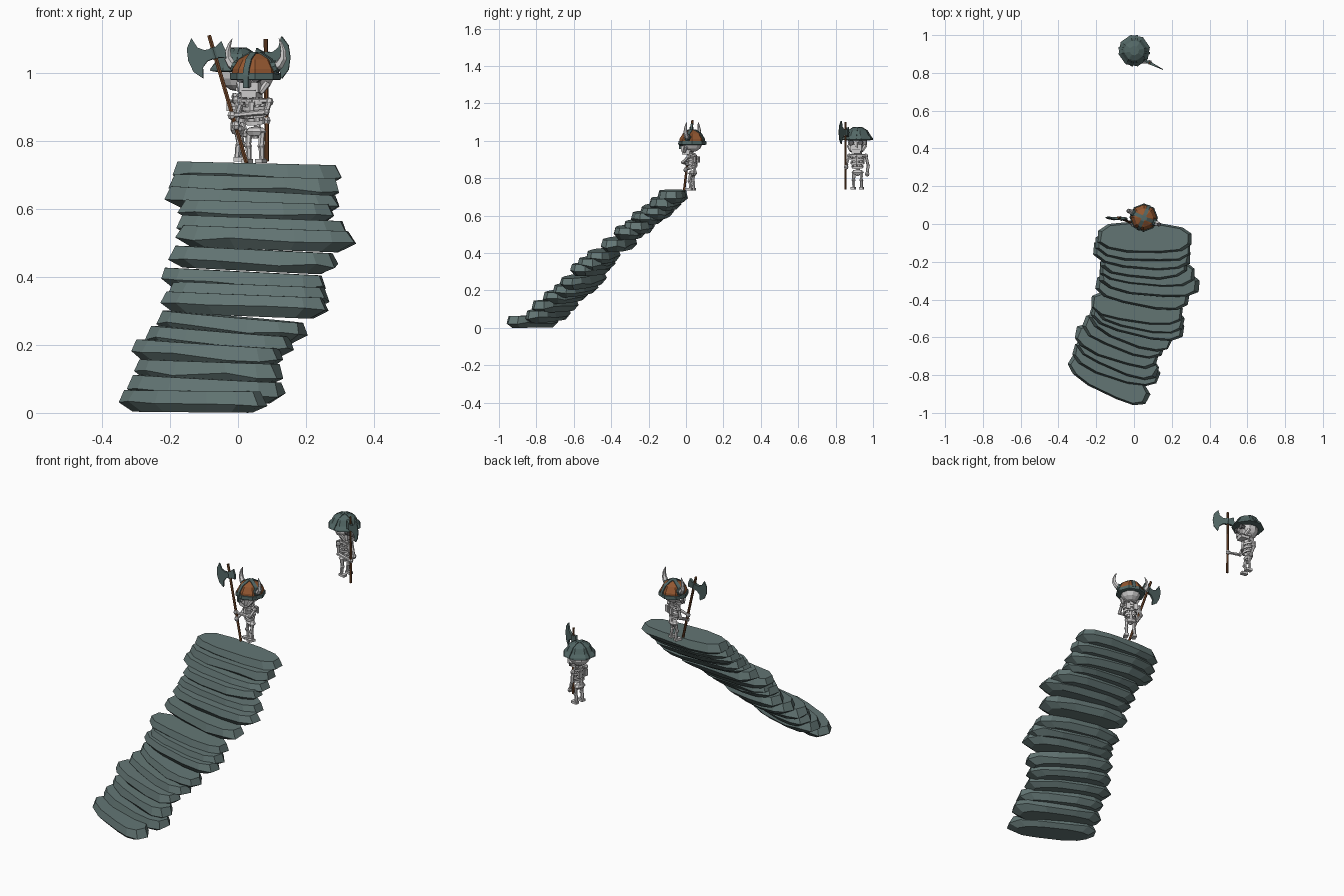
import bpy, bmesh, math, random
from mathutils import Vector, Matrix

if "Cube" in bpy.data.objects:
    bpy.data.objects.remove(bpy.data.objects["Cube"])

random.seed(4)


def material(name, rgb):
    m = bpy.data.materials.new(name)
    m.diffuse_color = (*rgb, 1)
    m.use_nodes = True
    m.node_tree.nodes["Principled BSDF"].inputs["Base Color"].default_value = m.diffuse_color
    return m


STONE = material("slate", (0.125, 0.18, 0.175))
STEEL = material("dark_steel", (0.085, 0.135, 0.13))
BONE = material("bone", (0.62, 0.61, 0.61))
SOCKET = material("socket_shadow", (0.13, 0.13, 0.135))
LEATHER = material("brown_leather", (0.29, 0.095, 0.03))
WOOD = material("dark_wood", (0.16, 0.06, 0.022))


def finish(bm, name, mats, matrix=None):
    bmesh.ops.recalc_face_normals(bm, faces=bm.faces)
    me = bpy.data.meshes.new(name)
    bm.to_mesh(me)
    bm.free()
    for m in mats:
        me.materials.append(m)
    ob = bpy.data.objects.new(name, me)
    bpy.context.collection.objects.link(ob)
    if matrix:
        ob.matrix_world = matrix
    return ob


def rod(bm, a, b, r1, r2=None, sides=6):
    a, b = Vector(a), Vector(b)
    d = b - a
    mat = Matrix.Translation((a + b) / 2) @ d.to_track_quat('Z', 'Y').to_matrix().to_4x4()
    bmesh.ops.create_cone(bm, cap_ends=True, segments=sides, radius1=r1,
                          radius2=r1 if r2 is None else r2, depth=d.length, matrix=mat)


def ball(bm, c, s, u=8, v=6):
    bmesh.ops.create_uvsphere(bm, u_segments=u, v_segments=v, radius=1,
                              matrix=Matrix.Translation(c) @ Matrix.Diagonal((*s, 1)))


def box(bm, c, s):
    bmesh.ops.create_cube(bm, size=1, matrix=Matrix.Translation(c) @ Matrix.Diagonal((*s, 1)))


def loft(bm, rings, cap=True):
    vs = [[bm.verts.new(p) for p in ring] for ring in rings]
    n = len(vs[0])
    for lo, hi in zip(vs, vs[1:]):
        for i in range(n):
            bm.faces.new((lo[i], lo[(i + 1) % n], hi[(i + 1) % n], hi[i]))
    if cap:
        bm.faces.new(vs[0])
        bm.faces.new(vs[-1])


# ---- Stone steps: left end (x, y, z) and right end (x, y, z)
STEPS = [(-.34, -.71, .034, .078, -.93, .03), (-.33, -.66, .08, .14, -.82, .055),
         (-.30, -.61, .125, .13, -.79, .11), (-.315, -.57, .185, .135, -.72, .155),
         (-.27, -.51, .225, .16, -.67, .19), (-.24, -.46, .27, .20, -.64, .23),
         (-.23, -.45, .325, .27, -.57, .305), (-.21, -.43, .355, .27, -.53, .335),
         (-.235, -.41, .395, .265, -.48, .37), (-.21, -.31, .46, .30, -.40, .435),
         (-.19, -.27, .52, .35, -.33, .50), (-.19, -.23, .55, .33, -.27, .53),
         (-.18, -.19, .595, .29, -.22, .58), (-.22, -.13, .635, .305, -.18, .605),
         (-.21, -.10, .67, .31, -.13, .655), (-.20, -.065, .707, .315, -.08, .695)]


def stone_step(i, xl, yl, zl, xr, yr, zr):
    a, b = Vector((xl, yl, zl)), Vector((xr, yr, zr))
    ax = (b - a).normalized()
    ay = Vector((0, 0, 1)).cross(ax).normalized()
    az = ax.cross(ay)
    half, depth, n = (b - a).length / 2, 0.085, 12
    outline = []
    for k in range(n):
        t = math.tau * (k + .5) / n
        c, s = math.cos(t), math.sin(t)
        j = random.uniform(.9, 1.04)
        outline.append((half * math.copysign(abs(c) ** .75, c),
                        depth * j * math.copysign(abs(s) ** .75, s)))
    rings = []
    for sx, sy, h in ((.82, .72, -.03), (1, 1, -.004), (.93, .88, .033)):
        rings.append([(a + b) / 2 + ax * x * sx * random.uniform(.97, 1.01) + ay * y * sy
                      + az * (h + (random.uniform(-.007, .007) if abs(h) < .02 else 0))
                      for x, y in outline])
    bm = bmesh.new()
    loft(bm, rings)
    finish(bm, f"stone_step_{i:02d}", [STONE])


for i, s in enumerate(STEPS):
    stone_step(i + 1, *s)


# ---- Skeleton body, local frame: feet at z = 0, facing -y
def skeleton(tag, M, hands):
    bm = bmesh.new()                       # skull with brow and jaw
    ball(bm, (0, .004, .255), (.053, .055, .05), 10, 7)
    box(bm, (0, -.02, .222), (.062, .055, .03))
    box(bm, (0, -.024, .203), (.048, .046, .022))
    box(bm, (0, -.046, .238), (.016, .016, .03))
    for s in (-1, 1):
        rod(bm, (s * .045, -.012, .235), (s * .03, -.03, .205), .011, .008)
    finish(bm, tag + "_skull", [BONE], M)
    bm = bmesh.new()                       # eye sockets, nose hole, mouth line
    for s in (-1, 1):
        rod(bm, (s * .023, -.03, .25), (s * .025, -.054, .25), .0135, .0135, 8)
    rod(bm, (0, -.045, .229), (0, -.0555, .229), .006, .006, 3)
    box(bm, (0, -.032, .213), (.044, .034, .003))
    finish(bm, tag + "_face_hollows", [SOCKET], M)
    bm = bmesh.new()                       # ribs, spine, breastbone, shoulders
    rod(bm, (0, .018, .09), (0, .012, .2), .010)
    rod(bm, (0, -.027, .13), (0, -.024, .178), .009, .011)
    for z, w in ((.122, .031), (.143, .037), (.164, .038), (.181, .03)):
        rings = []
        for k in range(12):
            t = math.tau * k / 12
            c, s = math.cos(t), math.sin(t)
            drop = .006 * s
            rings.append([(c * w * f, s * w * .78 * f, z + drop + h)
                          for f, h in ((1, -.006), (1.04, .006), (.82, .006), (.82, -.006))])
        loft(bm, rings + [rings[0]], cap=False)
    for s in (-1, 1):
        rod(bm, (0, -.018, .183), (s * .046, 0, .183), .006)
        box(bm, (s * .02, .03, .165), (.022, .008, .034))
    finish(bm, tag + "_ribcage", [BONE], M)
    bm = bmesh.new()                       # pelvis
    ball(bm, (0, .006, .092), (.034, .022, .016), 8, 4)
    rod(bm, (0, .004, .095), (0, .002, .072), .016, .008)
    finish(bm, tag + "_pelvis", [BONE], M)
    for side, s in (("right", -1), ("left", 1)):
        bm = bmesh.new()                   # leg: thigh, knee, shin, foot
        rod(bm, (s * .02, .004, .092), (s * .021, -.002, .052), .010, .008)
        ball(bm, (s * .021, -.003, .05), (.0115, .0115, .010), 6, 4)
        rod(bm, (s * .021, 0, .05), (s * .021, .004, .008), .009, .008)
        box(bm, (s * .022, -.006, .006), (.022, .036, .012))
        finish(bm, f"{tag}_{side}_leg", [BONE], M)
        elbow, hand = hands[side]
        bm = bmesh.new()                   # arm: shoulder, two bones, hand
        ball(bm, (s * .045, .002, .18), (.013, .013, .013), 6, 4)
        rod(bm, (s * .045, .002, .18), elbow, .008)
        ball(bm, elbow, (.010, .010, .010), 6, 4)
        rod(bm, elbow, hand, .009, .007)
        ball(bm, hand, (.013, .013, .014), 6, 4)
        finish(bm, f"{tag}_{side}_arm", [BONE], M)


# ---- Axe: z along the shaft, blade towards local -x
def axe(tag, foot, top, blade_dir):
    foot, top = Vector(foot), Vector(top)
    up = (top - foot).normalized()
    x = Vector(blade_dir)
    x = -(x - up * x.dot(up)).normalized()
    y = up.cross(x)
    M = Matrix((x, y, up)).transposed().to_4x4()
    M.translation = foot
    L = (top - foot).length
    bm = bmesh.new()
    rod(bm, (0, 0, 0), (0, 0, L), .0065)
    finish(bm, tag + "_shaft", [WOOD], M)
    half = [(0, .014), (.026, .017), (.043, .03), (.052, .062), (.074, .036), (.08, 0)]
    outline = half + [(p, -q) for p, q in half[-2::-1]]
    back = [(0, .012), (-.03, .028), (-.034, 0), (-.03, -.024), (0, -.012)]
    bm = bmesh.new()
    for pts in (outline, back):
        loft(bm, [[(-p, t * (1 - abs(p) / .1), L - .055 + q) for p, q in pts]
                  for t in (-.008, .008)])
    rod(bm, (0, 0, L - .072), (0, 0, L - .038), .011)
    finish(bm, tag + "_head", [STEEL], M)


def dome(bm, profile, sides=8):
    loft(bm, [[(r * math.cos(math.tau * (k + .5) / sides), r * math.sin(math.tau * (k + .5) / sides), z)
               for k in range(sides)] for r, z in profile])


def strap(bm, profile, angle, w, lift):
    # Raised band running down the dome in one direction
    ca, sa = math.cos(angle), math.sin(angle)
    rings = []
    for r, z in profile:
        ring = []
        for rr, s in ((r - .008, -w), (r + lift, -w), (r + lift, w), (r - .008, w)):
            ring.append((ca * rr - sa * s, sa * rr + ca * s, z + (lift if r < .04 else 0)))
        rings.append(ring)
    loft(bm, rings)


# ---- Front skeleton with horned helmet
M1 = Matrix.Translation((.05, .03, .735)) @ Matrix.Rotation(math.radians(-24), 4, 'Z')
inv = M1.inverted()
axe("front_axe", (.025, -.01, .735), (-.085, .035, 1.11), (-1, .05, 0))
grip = inv @ Vector((-.006, -.002, .845))
grip2 = inv @ Vector((-.018, .008, .875))
skeleton("front_skeleton", M1, {"right": (Vector((-.058, .0, .135)), grip),
                                "left": (Vector((.05, -.03, .15)), grip2)})
H1 = M1 @ Matrix.Translation((0, .004, .25))
prof = [(.071, 0), (.068, .026), (.05, .055), (.018, .072)]
bm = bmesh.new()
dome(bm, prof)
finish(bm, "horned_helmet_dome", [LEATHER], H1)
bm = bmesh.new()
dome(bm, [(.070, -.006), (.0755, -.004), (.0745, .014), (.069, .015)])
for q in range(4):
    strap(bm, [(.068, .008), (.064, .028), (.047, .056), (.014, .072), (.002, .073)],
          q * math.pi / 2, .009, .004)
box(bm, (0, -.068, -.012), (.016, .010, .034))
finish(bm, "horned_helmet_bands", [STEEL], H1)
for side, s in (("right", -1), ("left", 1)):
    bm = bmesh.new()
    path = [(.056, .03, .015), (.078, .04, .014), (.089, .058, .0115), (.089, .08, .0085),
            (.083, .1, .005), (.075, .116, .0008)]
    rings = []
    for i, (px, pz, r) in enumerate(path):
        tilt = math.radians((75, 50, 25, 0, -18, -20)[i])
        rings.append([(s * (px + r * math.cos(t) * math.cos(tilt)), r * math.sin(t),
                       pz - r * math.cos(t) * math.sin(tilt))
                      for t in (math.tau * k / 6 for k in range(6))])
    loft(bm, rings)
    finish(bm, f"{side}_horn", [BONE], H1)
    bm = bmesh.new()
    rod(bm, (s * .056, 0, .03), (s * .071, 0, .036), .02, .017, 8)
    finish(bm, f"{side}_horn_socket", [STEEL], H1)

# ---- Rear skeleton with brimmed helmet
M2 = Matrix.Translation((.005, .917, .74)) @ Matrix.Rotation(math.radians(80), 4, 'Z')
inv = M2.inverted()
axe("rear_axe", (.085, .853, .74), (.082, .853, 1.1), (.9, -.45, 0))
skeleton("rear_skeleton", M2, {"right": (Vector((-.058, -.01, .135)), inv @ Vector((.083, .856, .86))),
                               "left": (Vector((.056, .006, .13)), Vector((.054, -.008, .083)))})
H2 = M2 @ Matrix.Translation((0, .004, .262))
bm = bmesh.new()
dome(bm, [(.062, 0), (.085, .004), (.083, .012), (.068, .028), (.054, .054), (.025, .069)])
for q in range(4):
    strap(bm, [(.08, .008), (.066, .027), (.049, .054), (.02, .068), (.002, .069)],
          q * math.pi / 2, .007, .004)
finish(bm, "brimmed_helmet", [STEEL], H2)
